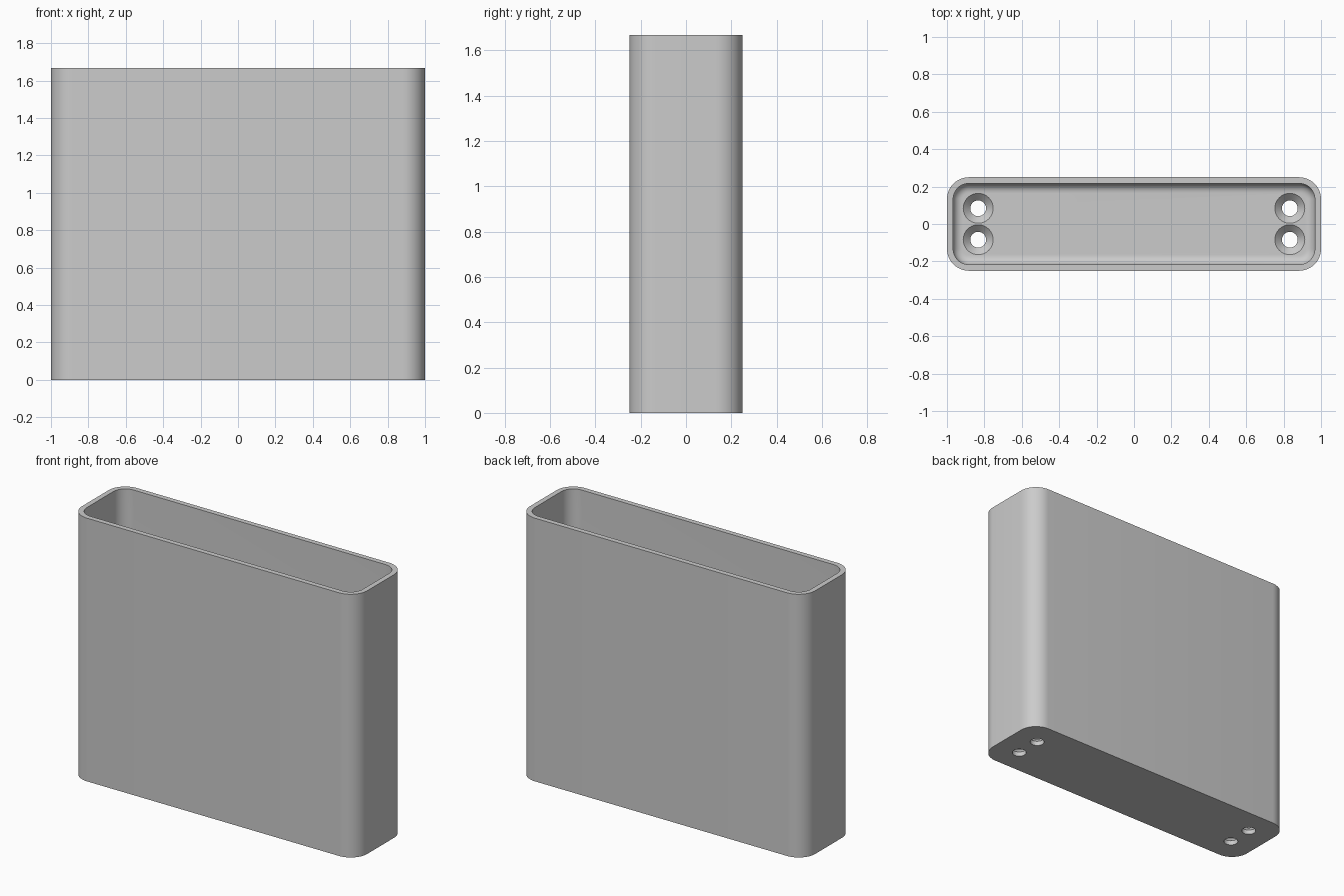
import bpy
import bmesh
from math import cos, sin, pi, radians

if "Cube" in bpy.data.objects:
    bpy.data.objects.remove(bpy.data.objects["Cube"], do_unlink=True)

HX, HY, HEIGHT = 1.0, 0.25, 1.667      # outer half sizes and height
WALL, FLOOR = 0.033, 0.067             # wall and floor thickness
CORNER, FILLET = 0.117, 0.05           # corner radius, inner floor fillet
HOLE, SINK = 0.042, 0.08               # hole and countersink radii

grey = bpy.data.materials.new("plain grey")
grey.use_nodes = True
COLOUR = (0.6, 0.6, 0.6, 1)
grey.diffuse_color = COLOUR
grey.node_tree.nodes["Principled BSDF"].inputs["Base Color"].default_value = COLOUR


def rounded_ring(bm, inset, z, steps=12):
    """Rounded rectangle of vertices, set in from the outer wall."""
    r = CORNER - inset
    ring = []
    for k, (sx, sy) in enumerate([(1, 1), (-1, 1), (-1, -1), (1, -1)]):
        for i in range(steps + 1):
            a = (k + i / steps) * pi / 2
            ring.append(bm.verts.new((sx * (HX - CORNER) + r * cos(a),
                                      sy * (HY - CORNER) + r * sin(a), z)))
    return ring


def circle_ring(bm, x, y, r, z, n=40):
    return [bm.verts.new((x + r * cos(2 * pi * i / n), y + r * sin(2 * pi * i / n), z))
            for i in range(n)]


def loft(bm, rings):
    """Skin a stack of rings and cap both ends."""
    for a, b in zip(rings, rings[1:]):
        for i in range(len(a)):
            j = (i + 1) % len(a)
            bm.faces.new((a[i], a[j], b[j], b[i]))
    bm.faces.new(rings[0][::-1])
    bm.faces.new(rings[-1])


def finish(bm, name):
    bmesh.ops.recalc_face_normals(bm, faces=bm.faces)
    mesh = bpy.data.meshes.new(name)
    bm.to_mesh(mesh)
    bm.free()
    mesh.materials.append(grey)
    obj = bpy.data.objects.new(name, mesh)
    bpy.context.collection.objects.link(obj)
    return obj


# Open-topped box: outside wall, rim, inside wall, floor fillet
bm = bmesh.new()
profile = [(0, 0), (0, HEIGHT), (WALL, HEIGHT)]
for i in range(9):
    a = i / 8 * pi / 2
    profile.append((WALL + FILLET * (1 - cos(a)), FLOOR + FILLET * (1 - sin(a))))
loft(bm, [rounded_ring(bm, inset, z) for inset, z in profile])
box = finish(bm, "open_box")

# Four countersunk screw holes through the floor
bm = bmesh.new()
over = 0.002
for x in (-0.833, 0.833):
    for y in (-0.084, 0.084):
        loft(bm, [circle_ring(bm, x, y, r, z) for r, z in (
            (HOLE, -0.05), (HOLE, FLOOR - (SINK - HOLE)), (SINK + over, FLOOR + over))])
cutter = finish(bm, "screw_hole_cutter")
cutter.hide_render = True

cut = box.modifiers.new("screw holes", "BOOLEAN")
cut.operation = "DIFFERENCE"
cut.solver = "EXACT"
cut.object = cutter
bpy.ops.object.select_all(action="DESELECT")
box.select_set(True)
bpy.context.view_layer.objects.active = box
bpy.ops.object.modifier_apply(modifier=cut.name)
bpy.data.objects.remove(cutter, do_unlink=True)
bpy.ops.object.shade_smooth_by_angle(angle=radians(30))
